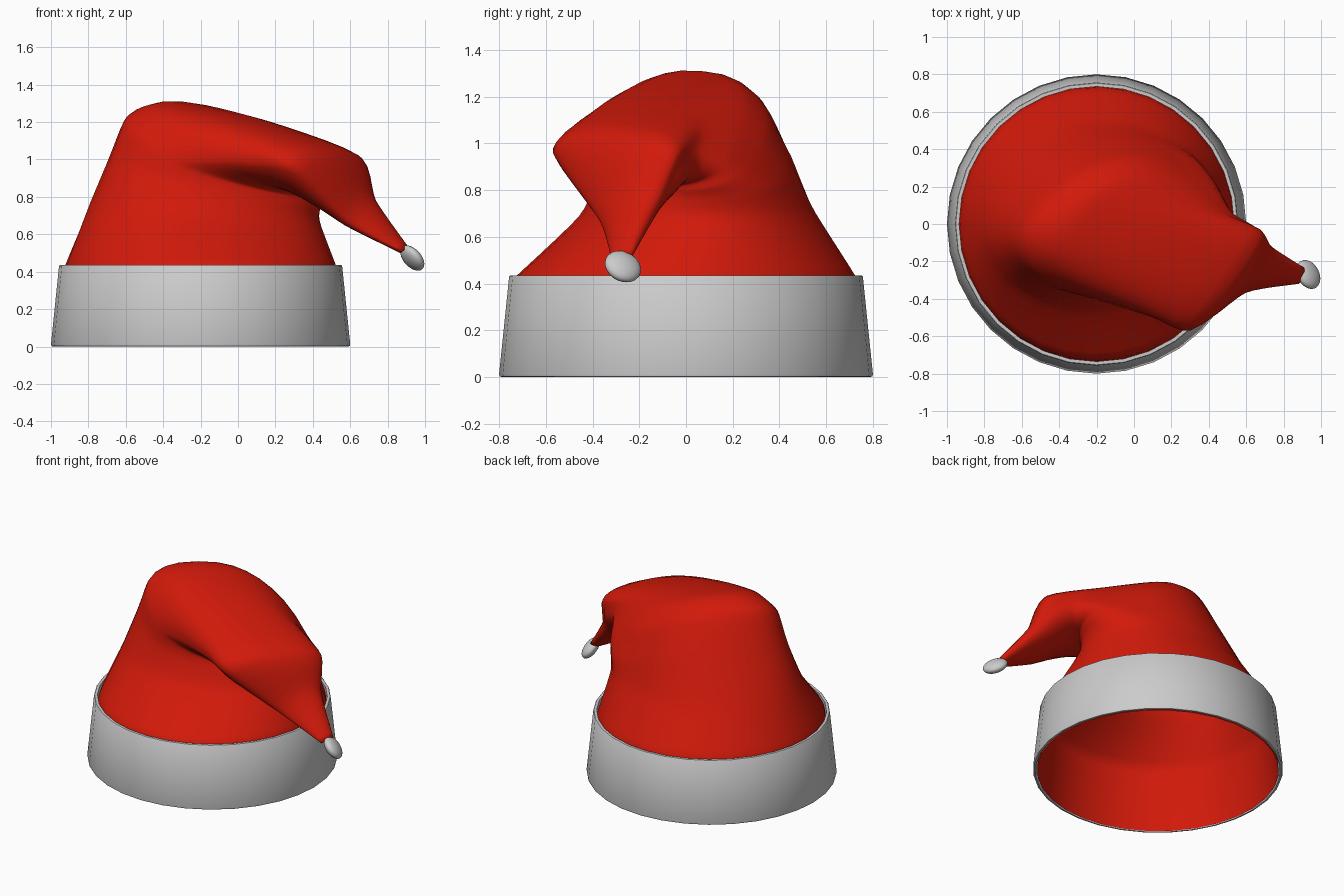
import bpy, bmesh, math
from mathutils import Vector

if "Cube" in bpy.data.objects:
    bpy.data.objects.remove(bpy.data.objects["Cube"])

SIDES = 32
STEPS = 5


def make_object(name, rings, cap_end=False, angle=180):
    """Skin a list of closed rings into one smooth-shaded object."""
    bm = bmesh.new()
    loops = [[bm.verts.new(p) for p in ring] for ring in rings]
    for a, b in zip(loops, loops[1:]):
        n = len(a)
        for i in range(n):
            j = (i + 1) % n
            bm.faces.new((a[i], a[j], b[j], b[i]))
    if cap_end:
        bm.faces.new(loops[-1])
    bmesh.ops.recalc_face_normals(bm, faces=bm.faces)
    mesh = bpy.data.meshes.new(name)
    bm.to_mesh(mesh)
    bm.free()
    obj = bpy.data.objects.new(name, mesh)
    bpy.context.collection.objects.link(obj)
    smooth(obj, angle)
    return obj


def smooth(obj, angle):
    bpy.ops.object.select_all(action='DESELECT')
    obj.select_set(True)
    bpy.context.view_layer.objects.active = obj
    bpy.ops.object.shade_smooth_by_angle(angle=math.radians(angle))


def circle(r, z):
    return [Vector((-0.2 + r * math.cos(t), r * math.sin(t), z))
            for t in (2 * math.pi * i / SIDES for i in range(SIDES))]


def base_section(r, z):
    """Outer, right-back, inner and left-front points of a round section."""
    d, s = Vector((0.91, -0.41, 0)), Vector((0.41, 0.91, 0))
    c = Vector((-0.2, 0, z))
    return [c - d * r, c + s * r, c + d * r, c - s * r]


def section_ring(points, power=1.0):
    """Four quarter curves through the section points; power < 1 fills the outer side."""
    u, b, l, f = points
    c = (b + f) / 2
    ring = []
    for i in range(SIDES):
        t = 2 * math.pi * i / SIDES
        x, y = math.cos(t), math.sin(t)
        e = power if x > 0 else 1.0
        ring.append(c + abs(x) ** e * ((u if x > 0 else l) - c)
                    + abs(y) ** e * ((b if y > 0 else f) - c))
    return ring


def blend(p0, p1, p2, p3, t):
    m1, m2 = (p2 - p0) * 0.33, (p3 - p1) * 0.33
    return ((2*t**3 - 3*t**2 + 1) * p1 + (t**3 - 2*t**2 + t) * m1
            + (3*t**2 - 2*t**3) * p2 + (t**3 - t**2) * m2)


# Fur band
make_object("fur_band", [circle(r, z) for r, z in
            ((0.785, 0), (0.797, 0.002), (0.80, 0.012), (0.757, 0.43),
             (0.753, 0.435), (0.735, 0.435), (0.737, 0.40), (0.78, 0.005),
             (0.785, 0))], angle=40)

# Folded cloth: outer, right-back, inner, left-front point of each section
folds = [
    ((-0.72, 0.25, 0.72), (0.11, 0.50, 0.70), (0.36, -0.15, 0.67), (-0.50, -0.42, 0.70)),
    ((-0.55, 0.20, 1.04), (0.22, 0.40, 0.83), (0.34, -0.13, 0.76), (-0.43, -0.35, 0.89)),
    ((-0.44, 0.15, 1.25), (0.32, 0.29, 0.91), (0.33, -0.13, 0.80), (-0.36, -0.36, 0.99)),
    ((-0.30, 0.06, 1.31), (0.42, 0.18, 0.95), (0.34, -0.14, 0.82), (-0.12, -0.43, 1.00)),
    ((0.07, -0.13, 1.22), (0.52, 0.05, 0.97), (0.38, -0.17, 0.80), (0.10, -0.50, 0.99)),
    ((0.55, -0.27, 1.05), (0.66, -0.03, 0.92), (0.46, -0.22, 0.74), (0.30, -0.57, 0.96)),
    ((0.70, -0.24, 0.79), (0.73, -0.12, 0.72), (0.61, -0.23, 0.65), (0.59, -0.37, 0.67)),
    ((0.91, -0.27, 0.53), (0.90, -0.23, 0.52), (0.87, -0.27, 0.50), (0.88, -0.32, 0.51)),
]
fullness = [1.0, 0.95, 0.86, 0.82, 0.82, 0.85, 0.9, 1.0, 1.0]
sections = [base_section(0.725, 0.435)]
sections += [[Vector(p) for p in f] for f in folds]
rings = [section_ring(base_section(r, z)) for r, z in ((0.775, 0), (0.733, 0.40))]
last = len(sections) - 1
for k in range(last):
    quad = [sections[min(max(k + o, 0), last)] for o in (-1, 0, 1, 2)]
    for step in range(STEPS):
        t = step / STEPS
        power = fullness[k] * (1 - t) + fullness[k + 1] * t
        rings.append(section_ring([blend(*pts, t) for pts in zip(*quad)], power))
rings.append(section_ring(sections[-1]))
cloth = make_object("hat_cloth", rings, cap_end=True)
red = bpy.data.materials.new("red_cloth")
red.diffuse_color = (0.64, 0.01, 0.003, 1)
red.use_nodes = True
red.node_tree.nodes["Principled BSDF"].inputs["Base Color"].default_value = red.diffuse_color
cloth.data.materials.append(red)

# Flattened pompom at the tip
tilt = Vector((0.68, 0.36, 0.6)).to_track_quat('Z', 'Y').to_euler()
bpy.ops.mesh.primitive_uv_sphere_add(segments=24, ring_count=14, radius=1,
                                     location=(0.932, -0.27, 0.473), rotation=tilt)
pompom = bpy.context.object
pompom.name = "pompom"
pompom.scale = (0.082, 0.08, 0.04)
smooth(pompom, 180)
